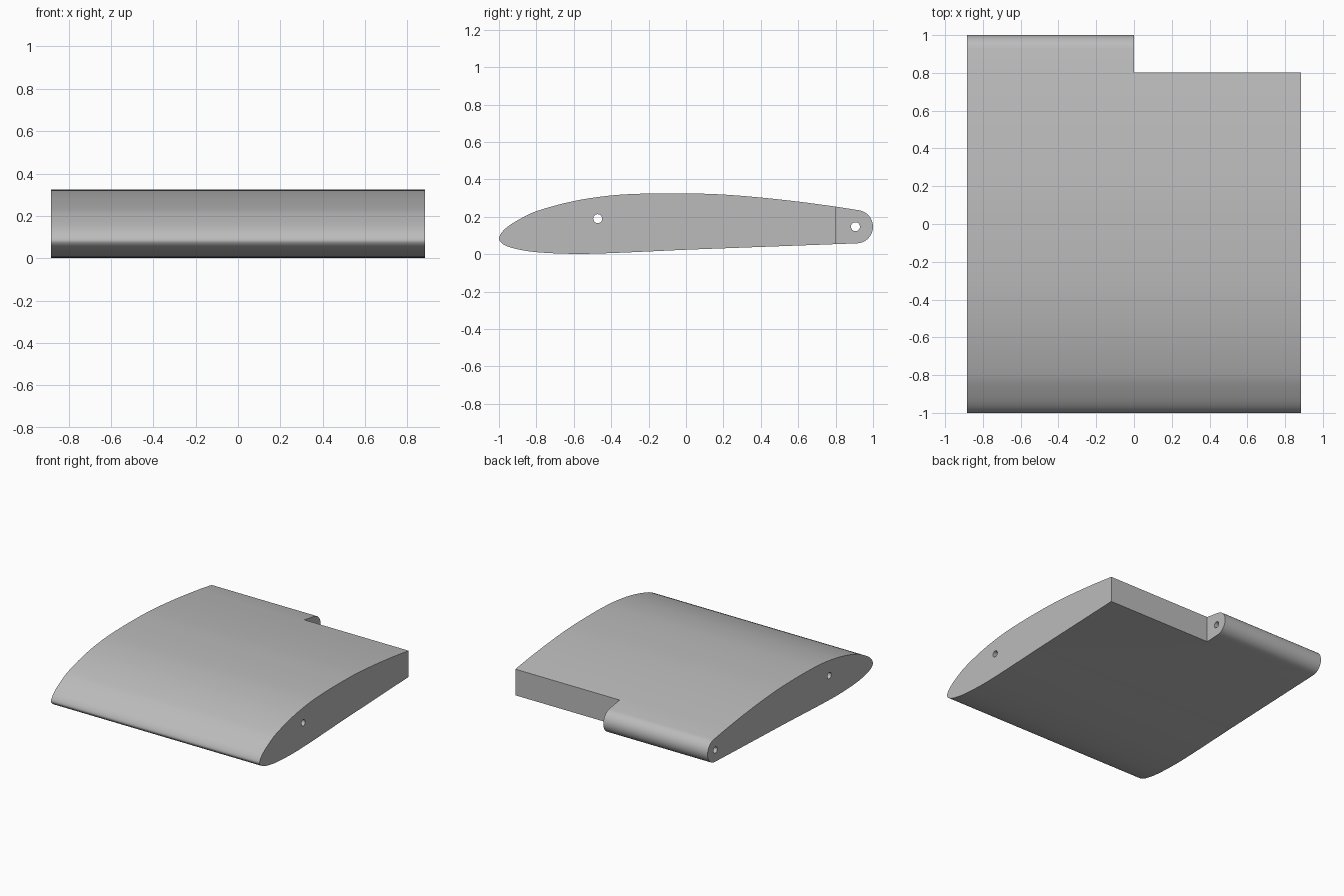
import bpy, bmesh, math
from mathutils import Vector

cube = bpy.data.objects.get("Cube")
if cube:
    bpy.data.objects.remove(cube, do_unlink=True)

HALF_WIDTH = 0.883

grey = bpy.data.materials.new("light grey")
grey.use_nodes = True
grey.diffuse_color = (0.5, 0.5, 0.5, 1)
grey.node_tree.nodes["Principled BSDF"].inputs["Base Color"].default_value = (0.5, 0.5, 0.5, 1)


def prism(name, outline, x0, x1):
    """Extrude a (y, z) outline along x."""
    bm = bmesh.new()
    face = bm.faces.new([bm.verts.new((x0, y, z)) for y, z in outline])
    new = bmesh.ops.extrude_face_region(bm, geom=[face])["geom"]
    moved = [v for v in new if isinstance(v, bmesh.types.BMVert)]
    bmesh.ops.translate(bm, verts=moved, vec=(x1 - x0, 0, 0))
    bmesh.ops.recalc_face_normals(bm, faces=bm.faces)
    mesh = bpy.data.meshes.new(name)
    bm.to_mesh(mesh)
    bm.free()
    mesh.materials.append(grey)
    obj = bpy.data.objects.new(name, mesh)
    bpy.context.collection.objects.link(obj)
    return obj


def arc(y, z, r, start, end, steps):
    angles = [math.radians(start + (end - start) * i / steps) for i in range(steps + 1)]
    return [(y + r * math.cos(a), z + r * math.sin(a)) for a in angles]


def smooth_path(points, steps=6):
    """Catmull-Rom curve through the points."""
    p = [Vector(q) for q in points]
    p = [2 * p[0] - p[1]] + p + [2 * p[-1] - p[-2]]
    path = []
    for a, b, c, d in zip(p, p[1:], p[2:], p[3:]):
        # centripetal-like tangents scaled by the local spacing
        ab, bc, cd = (b - a).length, (c - b).length, (d - c).length
        m1 = (c - a) / (ab + bc) * bc
        m2 = (d - b) / (bc + cd) * bc
        for i in range(steps):
            t = i / steps
            path.append((2*t**3 - 3*t**2 + 1) * b + (t**3 - 2*t**2 + t) * m1
                        + (3*t**2 - 2*t**3) * c + (t**3 - t**2) * m2)
    return [tuple(q) for q in path + [p[-2]]]


# Wing section: underside to nose to upper side, closed by the rounded tail
section = smooth_path([
    (0.0, 0.024), (-0.4, 0.006), (-0.6, 0.002), (-0.8, 0.011), (-0.92, 0.031),
    (-0.98, 0.055), (-1.0, 0.085), (-0.968, 0.135), (-0.89, 0.187), (-0.8, 0.23),
    (-0.6, 0.284), (-0.4, 0.314), (-0.22, 0.324), (0.0, 0.325), (0.18, 0.32),
    (0.4, 0.303), (0.61, 0.28), (0.797, 0.255)])
tail = arc(0.911, 0.147, 0.089, 80, -87, 20)
wing = prism("wing_body", section + tail, -HALF_WIDTH, HALF_WIDTH)

# Notch at the trailing edge, spar hole and hinge hole
cutters = [prism("notch_cutter", [(0.803, -0.2), (1.2, -0.2), (1.2, 0.6), (0.803, 0.6)], 0, 1)]
for name, y, z in (("spar_hole_cutter", -0.472, 0.19), ("hinge_hole_cutter", 0.906, 0.147)):
    cutters.append(prism(name, arc(y, z, 0.024, 0, 345, 23), -1, 1))

bpy.context.view_layer.objects.active = wing
for cutter in cutters:
    cutter.hide_render = True
    mod = wing.modifiers.new(cutter.name, "BOOLEAN")
    mod.operation = "DIFFERENCE"
    mod.solver = "EXACT"
    mod.object = cutter
    bpy.ops.object.modifier_apply(modifier=mod.name)
    bpy.data.objects.remove(cutter, do_unlink=True)

bpy.ops.object.select_all(action="DESELECT")
wing.select_set(True)
bpy.ops.object.shade_smooth_by_angle(angle=math.radians(35))
